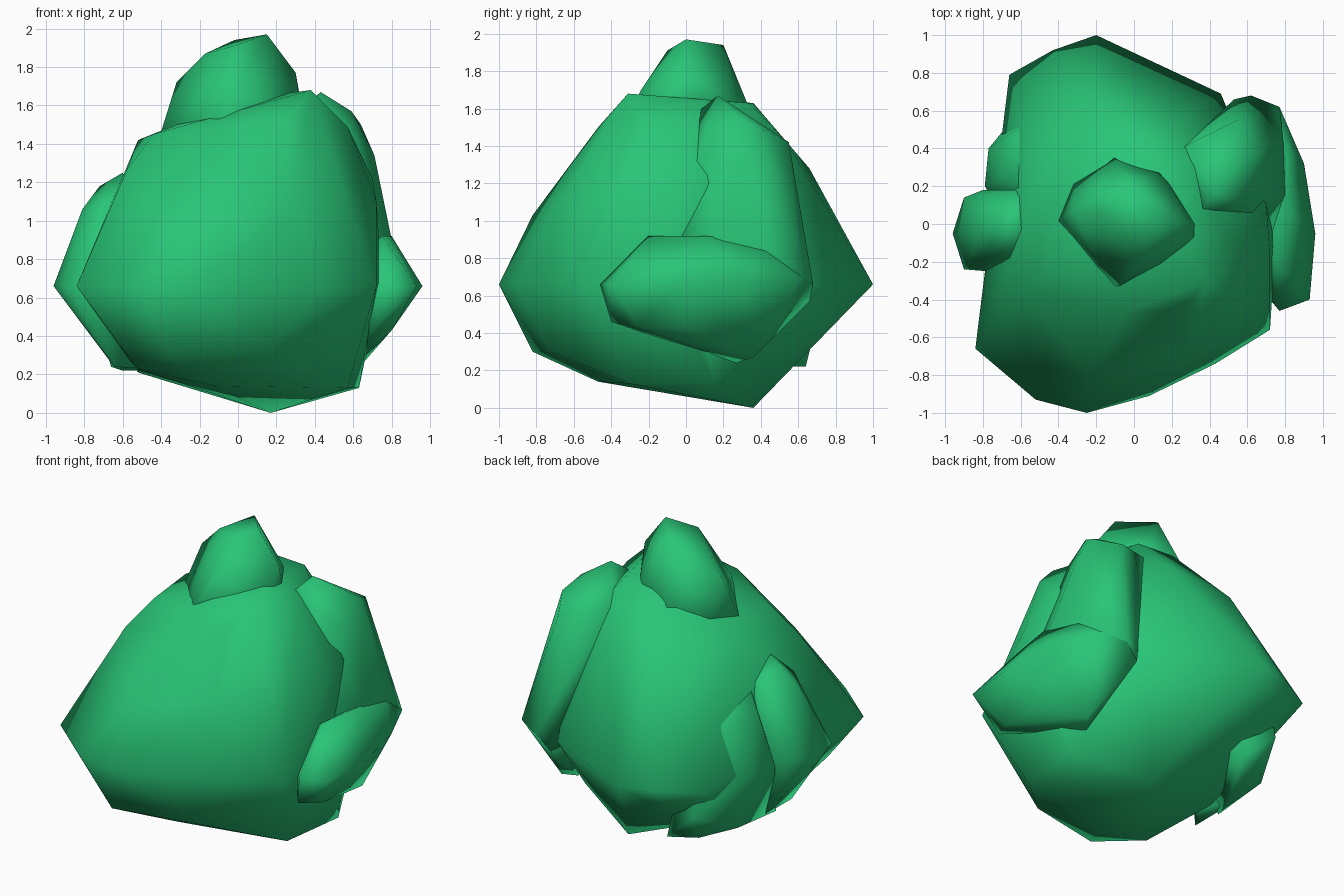
import bpy
import bmesh

# leaf colour
green = bpy.data.materials.new("leaf_green")
green.diffuse_color = (0.022, 0.56, 0.185, 1)


def clump(name, points):
    """Smooth-shaded low-poly leaf clump: a faceted convex blob around points."""
    bm = bmesh.new()
    for p in points:
        bm.verts.new(p)
    bmesh.ops.convex_hull(bm, input=bm.verts[:])
    loose = [v for v in bm.verts if not v.link_faces]
    bmesh.ops.delete(bm, geom=loose, context='VERTS')
    bmesh.ops.recalc_face_normals(bm, faces=bm.faces[:])
    for f in bm.faces:
        f.smooth = True
    mesh = bpy.data.meshes.new(name)
    bm.to_mesh(mesh)
    bm.free()
    mesh.materials.append(green)
    obj = bpy.data.objects.new(name, mesh)
    bpy.context.collection.objects.link(obj)
    return obj


# main body: widest ring, underside, upper slopes
ring = [
    (-.84, -.66, .66), (-.52, -.93, .66), (-.25, -1, .66), (.08, -.91, .66),
    (.43, -.74, .66), (.72, -.56, .66), (.75, -.1, .7), (.46, .69, .66),
    (-.2, 1, .66), (-.43, .92, .66), (-.66, .79, .66), (-.7, .4, .66)]
underside = [
    (-.35, -.82, .3), (.15, -.72, .3), (-.62, -.6, .36), (-.52, -.5, .23),
    (-.12, -.47, .14), (.57, -.3, .13), (.63, .15, .13), (.68, .1, .37),
    (.17, .36, 0), (-.52, .1, .21), (-.42, .82, .5)]
slopes = [
    (-.22, -.82, 1.03), (.3, -.68, 1.1), (-.58, -.35, 1.26), (-.44, -.25, 1.45),
    (-.05, -.47, 1.5), (.25, -.45, 1.52), (.38, -.31, 1.68), (.57, -.2, 1.49),
    (.72, -.15, 1.1), (.7, .1, 1.22), (0, .36, 1.63), (.25, .34, 1.63),
    (-.2, .66, 1.28), (.2, .53, 1.43), (-.52, .2, 1.42)]
clump("main_clump", ring + underside + slopes)

# right clump: tall upper lobe and wide lower lobe
clump("right_upper_clump", [
    (.43, .17, 1.67), (.59, .25, 1.57), (.64, .38, 1.5), (.71, .3, 1.34),
    (.55, .55, 1.42), (.25, .4, 1.5), (.35, .06, 1.58), (.6, .1, 1.45),
    (.75, .25, 1.12), (.8, .15, .9), (.79, .45, .85), (.77, .62, .7), (.62, .68, .66),
    (.53, .66, .57), (.5, .6, .95), (.74, -.1, .8), (.4, .1, .6)])
clump("right_lower_clump", [
    (.96, -.05, .66), (.93, -.4, .66), (.77, -.46, .66), (.9, .32, .69),
    (.77, .62, .7), (.62, .68, .66), (.53, .66, .57), (.8, .1, .92), (.76, .45, .88),
    (.75, -.2, .92), (.72, -.4, .46), (.8, -.25, .43), (.8, 0, .43),
    (.7, .1, .37), (.66, .36, .27), (.6, .27, .24), (.4, 0, .6)])

# top tuft
clump("top_clump", [
    (.15, 0, 1.97), (-.02, .2, 1.94), (-.02, -.1, 1.91), (-.17, .05, 1.87),
    (-.32, .08, 1.72), (.3, 0, 1.77), (0, -.24, 1.7), (-.12, -.38, 1.44),
    (.34, -.17, 1.5), (-.42, 0, 1.4), (-.32, .27, 1.4), (-.12, .38, 1.5),
    (.15, .28, 1.6), (.33, 0, 1.6), (0, 0, 1.3)])

# left clump
clump("left_clump", [
    (-.96, -.05, .66), (-.9, .14, .7), (-.9, -.24, .66), (-.78, -.25, .66),
    (-.8, .18, .72), (-.81, -.05, 1.06), (-.72, 0, 1.18), (-.6, -.03, 1.25),
    (-.58, .18, 1.12), (-.66, -.18, 1.1), (-.64, -.19, .24), (-.66, .12, .26),
    (-.5, 0, .23), (-.4, 0, .8)])

# small back left clump
clump("back_left_clump", [
    (-.79, .2, .66), (-.77, .4, .66), (-.43, .48, 1.14), (-.55, .15, 1.16),
    (-.7, .25, 1), (-.62, .5, .97), (-.6, .16, .22), (-.31, .64, .22), (-.5, .58, .24),
    (-.66, .4, .28), (-.53, .69, .42), (-.66, 0, .24), (-.3, .2, .6)])
